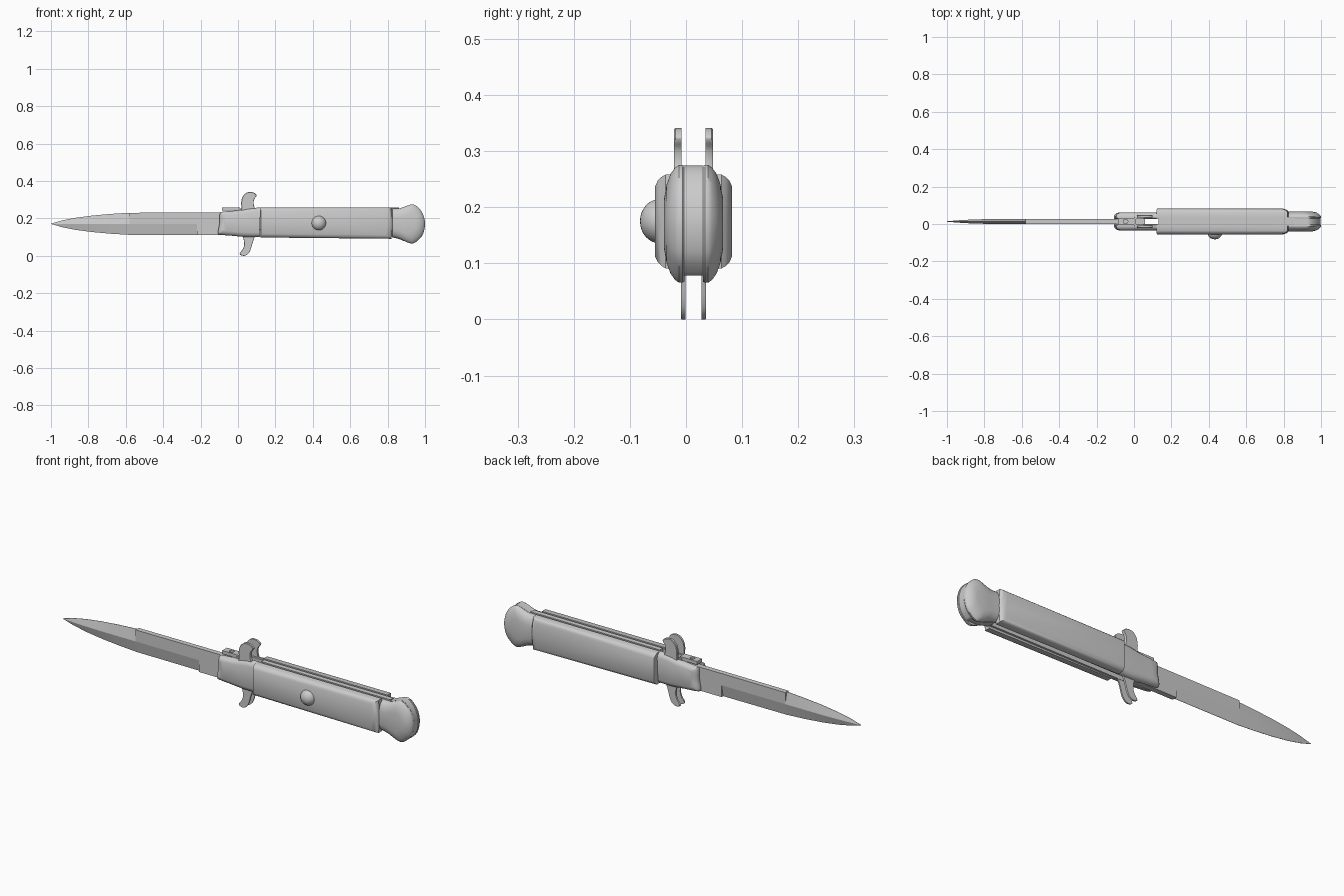
import bpy, bmesh, math

if "Cube" in bpy.data.objects:
    bpy.data.objects.remove(bpy.data.objects["Cube"])

YC = 0.0135  # middle plane of the knife


def finish(name, bm, angle=35):
    bmesh.ops.recalc_face_normals(bm, faces=bm.faces)
    me = bpy.data.meshes.new(name)
    bm.to_mesh(me)
    bm.free()
    ob = bpy.data.objects.new(name, me)
    bpy.context.collection.objects.link(ob)
    bpy.ops.object.select_all(action='DESELECT')
    ob.select_set(True)
    bpy.context.view_layer.objects.active = ob
    bpy.ops.object.shade_smooth_by_angle(angle=math.radians(angle))
    return ob


def spline(p, n=6):
    """Open smooth curve through the points."""
    out = []
    q = [p[0]] + p + [p[-1]]
    for a, b, c, d in zip(q, q[1:], q[2:], q[3:]):
        for i in range(n):
            t = i / n
            out.append(tuple(0.5 * (2 * b[k] + (c[k] - a[k]) * t
                             + (2 * a[k] - 5 * b[k] + 4 * c[k] - d[k]) * t * t
                             + (3 * b[k] - a[k] - 3 * c[k] + d[k]) * t ** 3) for k in (0, 1)))
    return out + [p[-1]]


def loft(bm, rings):
    loops = [[bm.verts.new(v) for v in r] for r in rings]
    n = len(loops[0])
    for a, b in zip(loops, loops[1:]):
        for i in range(n):
            bm.faces.new((a[i], a[(i + 1) % n], b[(i + 1) % n], b[i]))
    bm.faces.new(loops[0])
    bm.faces.new(loops[-1])


def pillow(name, outline, rings, sides=(-1, 1)):
    """Side plates: xz outline stacked outwards, ring = (inset left, right, z, distance from middle)."""
    x0, x1 = min(p[0] for p in outline), max(p[0] for p in outline)
    z0, z1 = min(p[1] for p in outline), max(p[1] for p in outline)
    bm = bmesh.new()
    for s in sides:
        loft(bm, [[(x0 + il + (x - x0) * (x1 - x0 - il - ir) / (x1 - x0), YC + s * d,
                    z0 + iz + (z - z0) * (z1 - z0 - 2 * iz) / (z1 - z0)) for x, z in outline]
                  for il, ir, iz, d in rings])
    return finish(name, bm)


def slab(name, outline, half):
    return pillow(name, outline, [(0, 0, 0, -half), (0, 0, 0, half)], (1,))


def rect(x0, x1, z0, z1):
    return [(x0, z0), (x1, z0), (x1, z1), (x0, z1)]


# Blade: half height, spine thickness and edge thickness along x, stepped where the grinds start
H, E = 0.013, 0.0008
stations = [(0.06, .06, H, H), (-0.22, .06, H, H), (-0.2201, .06, H, E), (-0.58, .059, H, E),
            (-0.5801, .059, E, E), (-0.68, .053, E, E), (-0.78, .044, E, E),
            (-0.87, .032, E, E), (-0.94, .018, E, E), (-1.0, .0006, E, E)]
bm = bmesh.new()
sections = []
for x, h, top, low in stations:
    m = H * min(1, h / .045 + .08)
    top, low = min(top, m), min(low, m)
    sections.append([(x, YC + y, .171 + z) for y, z in
                     ((-top, h), (top, h), (m, 0), (low, -h), (-low, -h), (-m, 0))])
loft(bm, sections)
finish("blade", bm, 5)

# Handle scales
scale = [(0.12, .098), (0.82, .091), (0.828, .17), (0.82, .258), (0.12, .258)]
pillow("handle_scale", scale,
       [(0, 0, 0, .023), (0, 0, 0, .05), (0, .005, .004, .057), (.001, .015, .011, .064),
        (.004, .03, .021, .0685)])

# Liners and back spacer
pillow("liner", rect(0.0, .86, .103, .252), [(0, 0, 0, .013), (0, 0, 0, .024)])
slab("back_spacer", rect(.13, .86, .19, .258), .0125)

# Front bolsters
bolster = spline([(.12, .258), (.06, .254), (.0, .243), (-.08, .236), (-.097, .225), (-.1, .17),
                  (-.107, .125), (-.097, .113), (-.03, .107), (.04, .101), (.115, .101)], 4)
pillow("bolster", bolster,
       [(.004, 0, .003, .0145), (0, 0, 0, .018), (0, 0, 0, .028), (.004, 0, .004, .036),
        (.012, 0, .011, .043), (.026, 0, .024, .048)])

# Guard horns, the upper pair sits further out than the lower pair
upper = spline([(.01, .22), (.018, .255), (.017, .285), (.026, .318), (.05, .339), (.08, .339),
                (.098, .327), (.098, .318), (.086, .3), (.085, .27), (.105, .22)])
lower = spline([(.01, .13), (.028, .095), (.033, .06), (.025, .035), (.01, .014), (.014, .004),
                (.035, .0), (.055, .012), (.068, .035), (.08, .075), (.1, .13)])
pillow("upper_guard", upper, [(0, 0, 0, .0215), (0, 0, 0, .032), (.003, .003, .002, .0345)])
pillow("lower_guard", lower, [(0, 0, 0, .014), (0, 0, 0, .02), (.002, .002, .001, .022)])

# Latch with a pierced hole
latch = slab("latch", rect(-.086, .012, .242, .259), .019)
bpy.ops.mesh.primitive_cylinder_add(vertices=24, radius=.012, depth=.2, location=(-.045, YC, .25))
cutter = bpy.context.object
cutter.name = "latch_hole_cutter"
mod = latch.modifiers.new("hole", 'BOOLEAN')
mod.object = cutter
mod.operation = 'DIFFERENCE'
mod.solver = 'EXACT'
cutter.hide_render = True
cutter.hide_set(True)

# Flared pommel and its core
pommel = spline([(.825, .252), (.865, .254), (.905, .268), (.935, .275), (.965, .257), (.99, .22),
                 (1.0, .17), (.99, .118), (.965, .085), (.935, .066), (.905, .072),
                 (.865, .09), (.825, .1)])
pillow("pommel", pommel,
       [(0, .003, .002, .0165), (0, 0, 0, .02), (0, 0, 0, .026), (0, .004, .005, .033),
        (0, .013, .016, .041), (0, .025, .035, .048), (0, .045, .06, .0525)])
slab("pommel_core", [(x - .002, max(z - .001, .078)) for x, z in pommel], .0168)

# Release button
bpy.ops.mesh.primitive_uv_sphere_add(segments=32, ring_count=16, radius=1, location=(.432, -.048, .175))
button = bpy.context.object
button.name = "release_button"
button.scale = (.039, .034, .039)
bpy.ops.object.shade_smooth()
